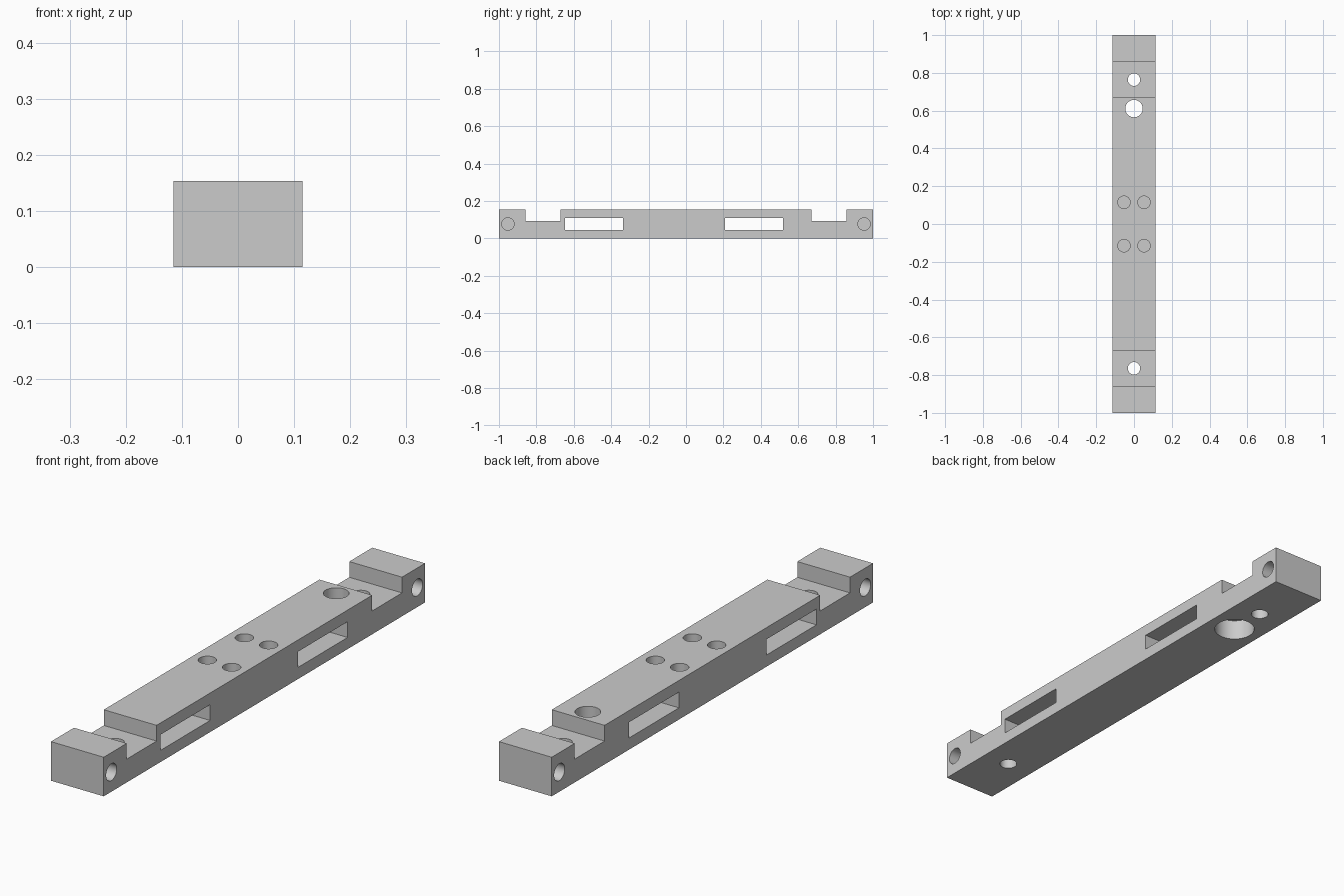
import bpy
import bmesh
from math import pi, radians

if "Cube" in bpy.data.objects:
    bpy.data.objects.remove(bpy.data.objects["Cube"])

WIDTH, HEIGHT, FLOOR = 0.23, 0.154, 0.092
HALF = WIDTH / 2

grey = bpy.data.materials.new("light grey metal")
grey.use_nodes = True
colour = (0.6, 0.6, 0.6, 1)
grey.diffuse_color = colour
grey.node_tree.nodes["Principled BSDF"].inputs["Base Color"].default_value = colour

# Bar: side profile with a notch near each end, extruded across the width
half_profile = [(1, 0), (1, HEIGHT), (0.857, HEIGHT), (0.857, FLOOR),
                (0.671, FLOOR), (0.671, HEIGHT)]
profile = half_profile + [(-y, z) for y, z in reversed(half_profile)]
bm = bmesh.new()
face = bm.faces.new([bm.verts.new((-HALF, y, z)) for y, z in profile])
extruded = bmesh.ops.extrude_face_region(bm, geom=[face])["geom"]
bmesh.ops.translate(bm, vec=(WIDTH, 0, 0),
                    verts=[v for v in extruded if isinstance(v, bmesh.types.BMVert)])
bmesh.ops.recalc_face_normals(bm, faces=bm.faces)
mesh = bpy.data.meshes.new("mounting_bar")
bm.to_mesh(mesh)
bm.free()
mesh.materials.append(grey)
bar = bpy.data.objects.new("mounting_bar", mesh)
bpy.context.collection.objects.link(bar)

cutters = []


def add_cutter(name):
    cutter = bpy.context.object
    cutter.name = name
    cutter.hide_render = True
    cutter.data.materials.append(grey)
    cutters.append(cutter)


def drill(name, x, y, bottom, top, radius):
    bpy.ops.mesh.primitive_cylinder_add(vertices=48, radius=radius, depth=top - bottom,
                                        location=(x, y, (top + bottom) / 2))
    add_cutter(name)


# Side windows, cut right through
for y0, y1 in ((-0.648, -0.338), (0.208, 0.518)):
    bpy.ops.mesh.primitive_cube_add(size=1, location=(0, (y0 + y1) / 2, HEIGHT / 2))
    bpy.context.object.scale = (0.4, y1 - y0, 0.062)
    add_cutter("window_cutter")

# Through holes in the notches, blind holes in the middle and in the end sides
for s in (-1, 1):
    drill("notch_hole_cutter", 0, s * 0.764, -0.1, 0.3, 0.033)
    for x in (-0.053, 0.053):
        drill("middle_hole_cutter", x, s * 0.115, 0.054, 0.3, 0.033)
    for side in (-1, 1):
        bpy.ops.mesh.primitive_cylinder_add(
            vertices=48, radius=0.033, depth=0.2, rotation=(0, pi / 2, 0),
            location=(side * (HALF + 0.02), s * 0.952, HEIGHT / 2))
        add_cutter("side_hole_cutter")

# Large hole, counterbored from below
drill("large_hole_cutter", 0, 0.611, -0.1, 0.3, 0.046)
drill("counterbore_cutter", 0, 0.611, -0.1, 0.082, 0.077)

# Cut, then discard the cutters
for cutter in cutters:
    cut = bar.modifiers.new(cutter.name, 'BOOLEAN')
    cut.operation = 'DIFFERENCE'
    cut.solver = 'EXACT'
    cut.object = cutter
bpy.ops.object.select_all(action='DESELECT')
bar.select_set(True)
bpy.context.view_layer.objects.active = bar
for cut in list(bar.modifiers):
    bpy.ops.object.modifier_apply(modifier=cut.name)
for cutter in cutters:
    bpy.data.objects.remove(cutter)
bpy.ops.object.shade_smooth_by_angle(angle=radians(30))
